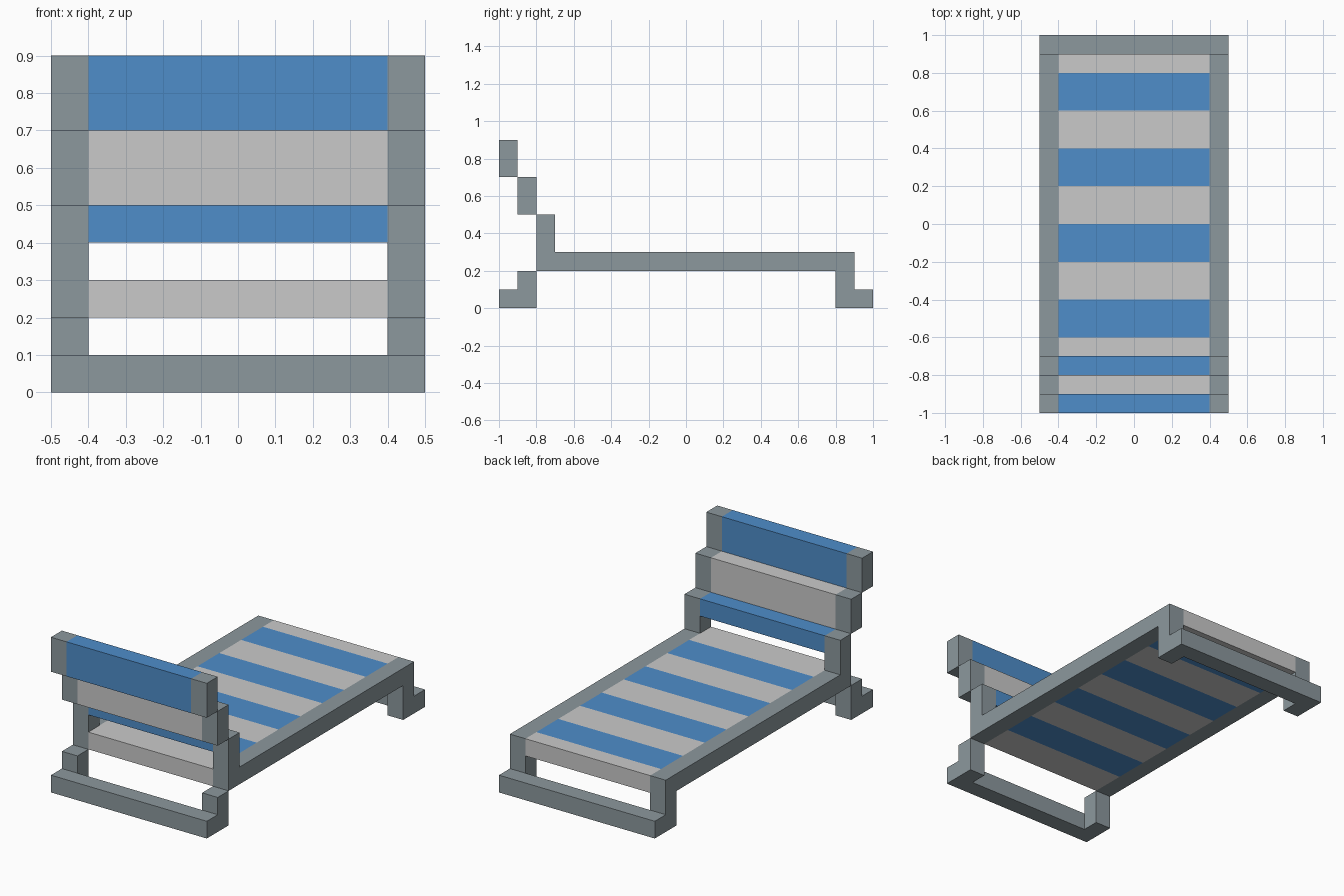
import bpy, bmesh

if "Cube" in bpy.data.objects:
    bpy.data.objects.remove(bpy.data.objects["Cube"])


def material(name, srgb):
    m = bpy.data.materials.new(name)
    lin = [((c / 255 + 0.055) / 1.055) ** 2.4 for c in srgb]
    m.diffuse_color = (*lin, 1)
    m.use_nodes = True
    m.node_tree.nodes["Principled BSDF"].inputs["Base Color"].default_value = m.diffuse_color
    return m


STEEL = material("grey_metal", (140, 152, 157))
BLUE = material("blue_fabric", (78, 141, 202))
WHITE = material("pale_grey_fabric", (202, 202, 202))


def finish(name, bm, mats):
    bmesh.ops.recalc_face_normals(bm, faces=bm.faces[:])
    me = bpy.data.meshes.new(name)
    bm.to_mesh(me)
    bm.free()
    for m in mats:
        me.materials.append(m)
    ob = bpy.data.objects.new(name, me)
    bpy.context.collection.objects.link(ob)
    return ob


def extrude_x(name, profile, x0, x1, mats):
    """Extrude a (y, z) profile along x."""
    bm = bmesh.new()
    face = bm.faces.new([bm.verts.new((x0, y, z)) for y, z in profile])
    new = bmesh.ops.extrude_face_region(bm, geom=[face])["geom"]
    verts = [v for v in new if isinstance(v, bmesh.types.BMVert)]
    bmesh.ops.translate(bm, verts=verts, vec=(x1 - x0, 0, 0))
    return finish(name, bm, mats)


def rect(y0, y1, z0, z1):
    return [(y0, z0), (y1, z0), (y1, z1), (y0, z1)]


# side frames: rail with back post and foot-end leg, head-end leg, stepped upper posts
rail = [(-0.8, 0.2), (0.8, 0.2), (0.8, 0), (0.9, 0), (0.9, 0.3),
        (-0.7, 0.3), (-0.7, 0.5), (-0.8, 0.5)]
parts = {
    "side_rail": rail,
    "head_leg": rect(-0.9, -0.8, 0, 0.2),
    "middle_back_post": rect(-0.9, -0.8, 0.5, 0.7),
    "upper_back_post": rect(-1, -0.9, 0.7, 0.9),
}
for name, profile in parts.items():
    for side, x0 in (("left", -0.5), ("right", 0.4)):
        extrude_x(f"{side}_{name}", profile, x0, x0 + 0.1, [STEEL])

# floor bars
extrude_x("head_floor_bar", rect(-1, -0.9, 0, 0.1), -0.5, 0.5, [STEEL])
extrude_x("foot_floor_bar", rect(0.9, 1, 0, 0.1), -0.5, 0.5, [STEEL])

# backrest bands
extrude_x("lower_back_band", rect(-0.8, -0.7, 0.4, 0.5), -0.4, 0.4, [BLUE])
extrude_x("middle_back_band", rect(-0.9, -0.8, 0.5, 0.7), -0.4, 0.4, [WHITE])
extrude_x("upper_back_band", rect(-1, -0.9, 0.7, 0.9), -0.4, 0.4, [BLUE])

# striped lounging surface: one slab cut every 0.2 along y
seat = extrude_x("striped_seat", rect(-0.8, 0.9, 0.2, 0.3), -0.4, 0.4, [WHITE, BLUE])
bm = bmesh.new()
bm.from_mesh(seat.data)
for i in range(8):
    bmesh.ops.bisect_plane(bm, geom=bm.verts[:] + bm.edges[:] + bm.faces[:],
                           plane_co=(0, -0.6 + 0.2 * i, 0), plane_no=(0, 1, 0))
for f in bm.faces:
    y = f.calc_center_bounds().y
    end = abs(f.normal.y) > 0.5
    f.material_index = 0 if end else int((y + 0.8) / 0.2) % 2
bm.to_mesh(seat.data)
bm.free()
